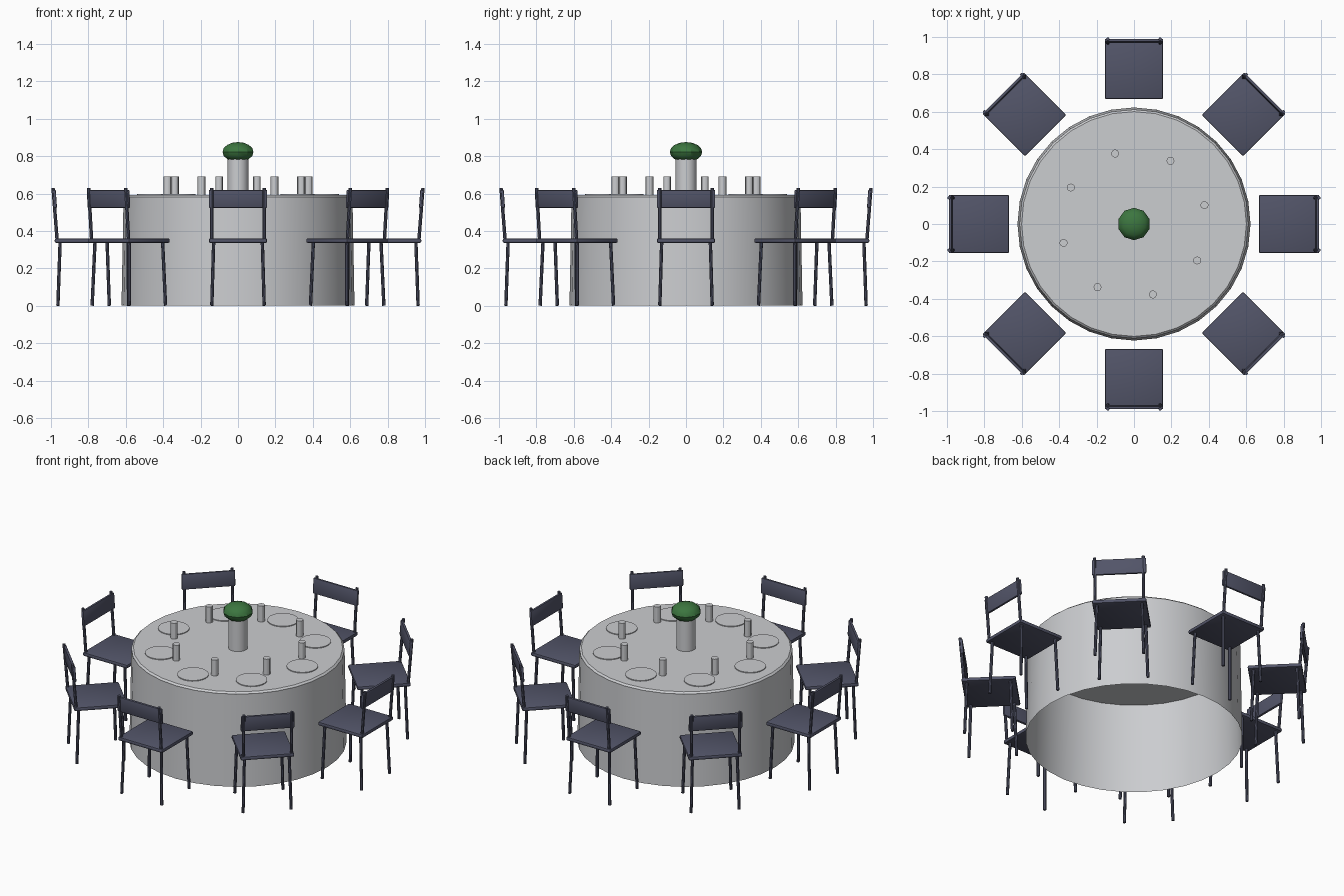
import bpy, bmesh, math
from mathutils import Vector, Matrix

if "Cube" in bpy.data.objects:
    bpy.data.objects.remove(bpy.data.objects["Cube"])


def material(name, rgb):
    m = bpy.data.materials.new(name)
    m.diffuse_color = (*rgb, 1)
    m.use_nodes = True
    m.node_tree.nodes["Principled BSDF"].inputs["Base Color"].default_value = m.diffuse_color
    return m


LINEN = material("pale grey linen", (0.60, 0.61, 0.63))
NAVY = material("slate navy", (0.085, 0.09, 0.14))
GREEN = material("leaf green", (0.045, 0.18, 0.05))


def finish(bm, name, mat, smooth=True):
    bmesh.ops.recalc_face_normals(bm, faces=bm.faces)
    me = bpy.data.meshes.new(name)
    bm.to_mesh(me)
    bm.free()
    me.materials.append(mat)
    ob = bpy.data.objects.new(name, me)
    bpy.context.collection.objects.link(ob)
    if smooth:
        bpy.ops.object.select_all(action='DESELECT')
        ob.select_set(True)
        bpy.context.view_layer.objects.active = ob
        bpy.ops.object.shade_smooth_by_angle(angle=math.radians(30))
    return ob


def rod(name, a, b, r, mat, sides=8, place=Matrix()):
    """Closed cylinder from point a to point b."""
    a, b = Vector(a), Vector(b)
    d = b - a
    bm = bmesh.new()
    m = place @ Matrix.Translation((a + b) / 2) @ d.to_track_quat('Z', 'Y').to_matrix().to_4x4()
    bmesh.ops.create_cone(bm, cap_ends=True, segments=sides, radius1=r, radius2=r,
                          depth=d.length, matrix=m)
    return finish(bm, name, mat)


def box(name, centre, size, tilt, bevel, mat, place):
    bm = bmesh.new()
    bmesh.ops.create_cube(bm, size=1, matrix=Matrix.Diagonal((*size, 1)))
    bmesh.ops.bevel(bm, geom=bm.edges[:], offset=bevel, segments=2, affect='EDGES', profile=0.5)
    bm.transform(place @ Matrix.Translation(centre) @ Matrix.Rotation(tilt, 4, 'X'))
    return finish(bm, name, mat)


def lathe(name, profile, mat, sides):
    """Revolve (radius, z) points; a zero radius closes the form."""
    bm = bmesh.new()
    vs = [bm.verts.new((r, 0, z)) for r, z in profile]
    es = [bm.edges.new(p) for p in zip(vs, vs[1:])]
    bmesh.ops.spin(bm, geom=vs + es, cent=(0, 0, 0), axis=(0, 0, 1),
                   angle=math.tau, steps=sides, use_duplicate=False)
    bmesh.ops.remove_doubles(bm, verts=bm.verts, dist=1e-5)
    return finish(bm, name, mat)


# Table: bevelled top and an open, slightly flared cloth skirt
lathe("table_top", [(0, 0.568), (0.61, 0.568), (0.612, 0.582), (0.601, 0.592), (0, 0.592)], LINEN, 32)
lathe("cloth_skirt", [(0.612, 0.578), (0.623, 0.0)], LINEN, 32)

# Centrepiece: vase and foliage
rod("vase", (0, 0, 0.59), (0, 0, 0.79), 0.056, LINEN, 24)
bm = bmesh.new()
bmesh.ops.create_uvsphere(bm, u_segments=10, v_segments=8, radius=1,
                          matrix=Matrix.Translation((0, 0, 0.822)) @ Matrix.Diagonal((0.087, 0.087, 0.053, 1)))
finish(bm, "foliage", GREEN)

# Eight place settings and chairs around the table
for k in range(8):
    turn = Matrix.Rotation(k * math.pi / 4, 4, 'Z')
    rod("plate", (0, -0.45, 0.59), (0, -0.45, 0.597), 0.09, LINEN, 24, turn)
    glass = turn @ Matrix.Rotation(math.radians(15), 4, 'Z')
    rod("glass", (0, -0.39, 0.59), (0, -0.39, 0.692), 0.021, LINEN, 12, glass)

    box("seat", (0, -0.824, 0.348), (0.312, 0.312, 0.024), 0, 0.008, NAVY, turn)
    box("backrest", (0, -0.979, 0.571), (0.312, 0.016, 0.096), math.radians(4), 0.005, NAVY, turn)
    for s in (-1, 1):
        rod("front_leg", (s * 0.14, -0.688, 0), (s * 0.13, -0.70, 0.345), 0.009, NAVY, 8, turn)
        rod("back_leg", (s * 0.14, -0.963, 0), (s * 0.13, -0.951, 0.345), 0.009, NAVY, 8, turn)
        rod("back_post", (s * 0.14, -0.967, 0.35), (s * 0.14, -0.989, 0.63), 0.009, NAVY, 8, turn)
